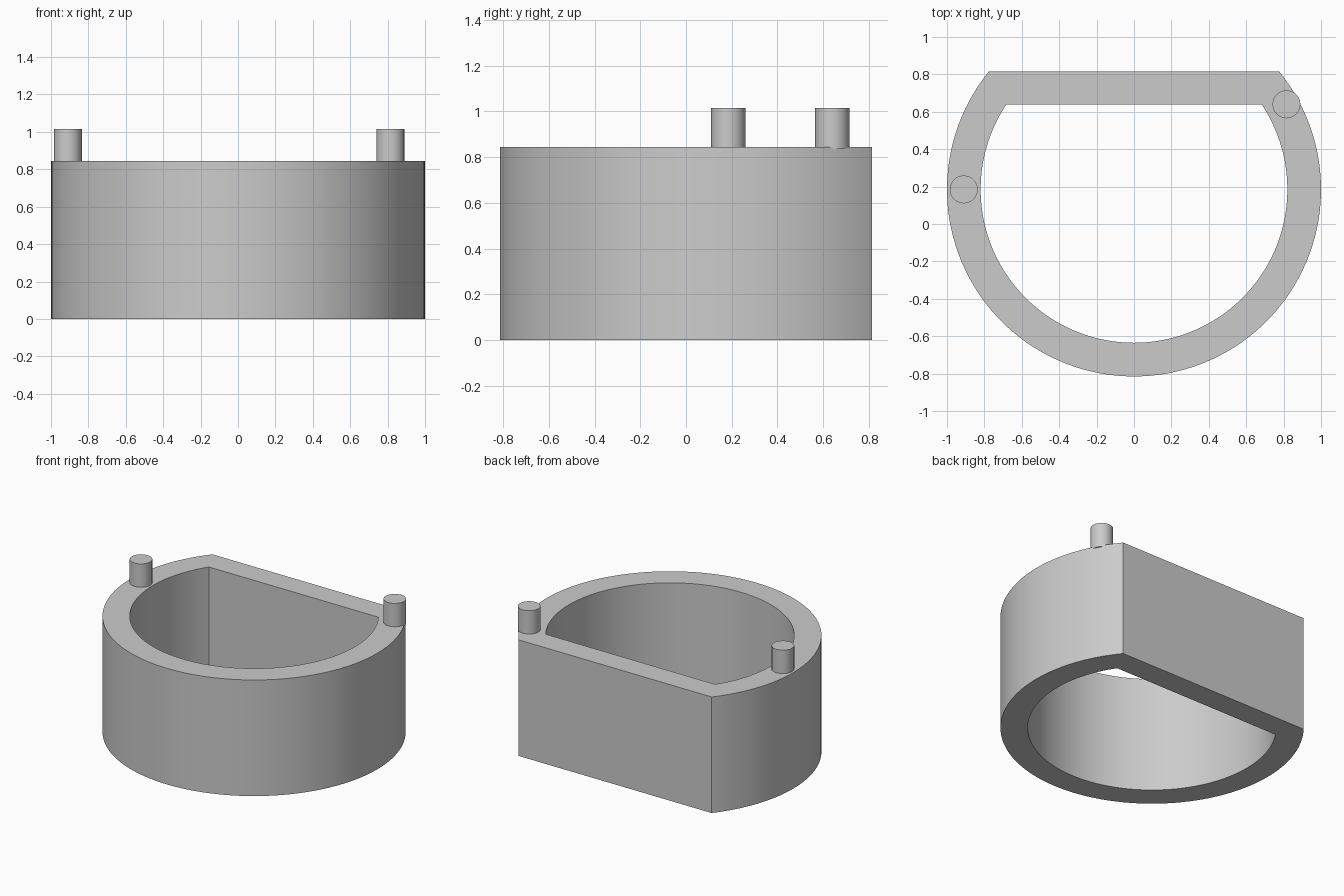
import bpy
import bmesh
from math import asin, cos, sin, pi, radians

CENTRE_Y = 0.185
FLOOR, RIM = 0.0, 0.845
STEPS = 96

if "Cube" in bpy.data.objects:
    bpy.data.objects.remove(bpy.data.objects["Cube"])

grey = bpy.data.materials.new("plain grey")
grey.use_nodes = True
grey.diffuse_color = (0.6, 0.6, 0.6, 1)
grey.node_tree.nodes["Principled BSDF"].inputs["Base Color"].default_value = (0.6, 0.6, 0.6, 1)


def finish(obj):
    obj.data.materials.clear()
    obj.data.materials.append(grey)
    bpy.ops.object.select_all(action="DESELECT")
    obj.select_set(True)
    bpy.context.view_layer.objects.active = obj
    bpy.ops.object.shade_smooth_by_angle(angle=radians(30))


def flattened_circle(radius, flat_y):
    """Arc running round the front, closed by a straight chord at the back."""
    rise = asin((flat_y - CENTRE_Y) / radius)
    start, end = pi - rise, 2 * pi + rise
    angles = [start + (end - start) * i / STEPS for i in range(STEPS + 1)]
    return [(radius * cos(a), CENTRE_Y + radius * sin(a)) for a in angles]


# D-shaped ring wall, open at top and bottom
bm = bmesh.new()
outer = flattened_circle(1.0, 0.815)
inner = flattened_circle(0.82, 0.64)
loops = [[bm.verts.new((x, y, z)) for x, y in outline]
         for outline, z in ((outer, FLOOR), (outer, RIM), (inner, RIM), (inner, FLOOR))]
for k in range(4):
    a, b = loops[k], loops[(k + 1) % 4]
    for i in range(len(a)):
        j = (i + 1) % len(a)
        bm.faces.new((a[i], a[j], b[j], b[i]))
bmesh.ops.recalc_face_normals(bm, faces=bm.faces)
mesh = bpy.data.meshes.new("ring_wall")
bm.to_mesh(mesh)
bm.free()
ring = bpy.data.objects.new("ring_wall", mesh)
bpy.context.collection.objects.link(ring)
finish(ring)

# Locating pegs on the rim
PEG_BOTTOM, PEG_TOP = 0.835, 1.015
for name, x, y in (("right_peg", -0.91, CENTRE_Y), ("left_back_peg", 0.815, 0.64)):
    bpy.ops.mesh.primitive_cylinder_add(
        vertices=20, radius=0.075, depth=PEG_TOP - PEG_BOTTOM,
        location=(x, y, (PEG_TOP + PEG_BOTTOM) / 2))
    peg = bpy.context.object
    peg.name = name
    finish(peg)
